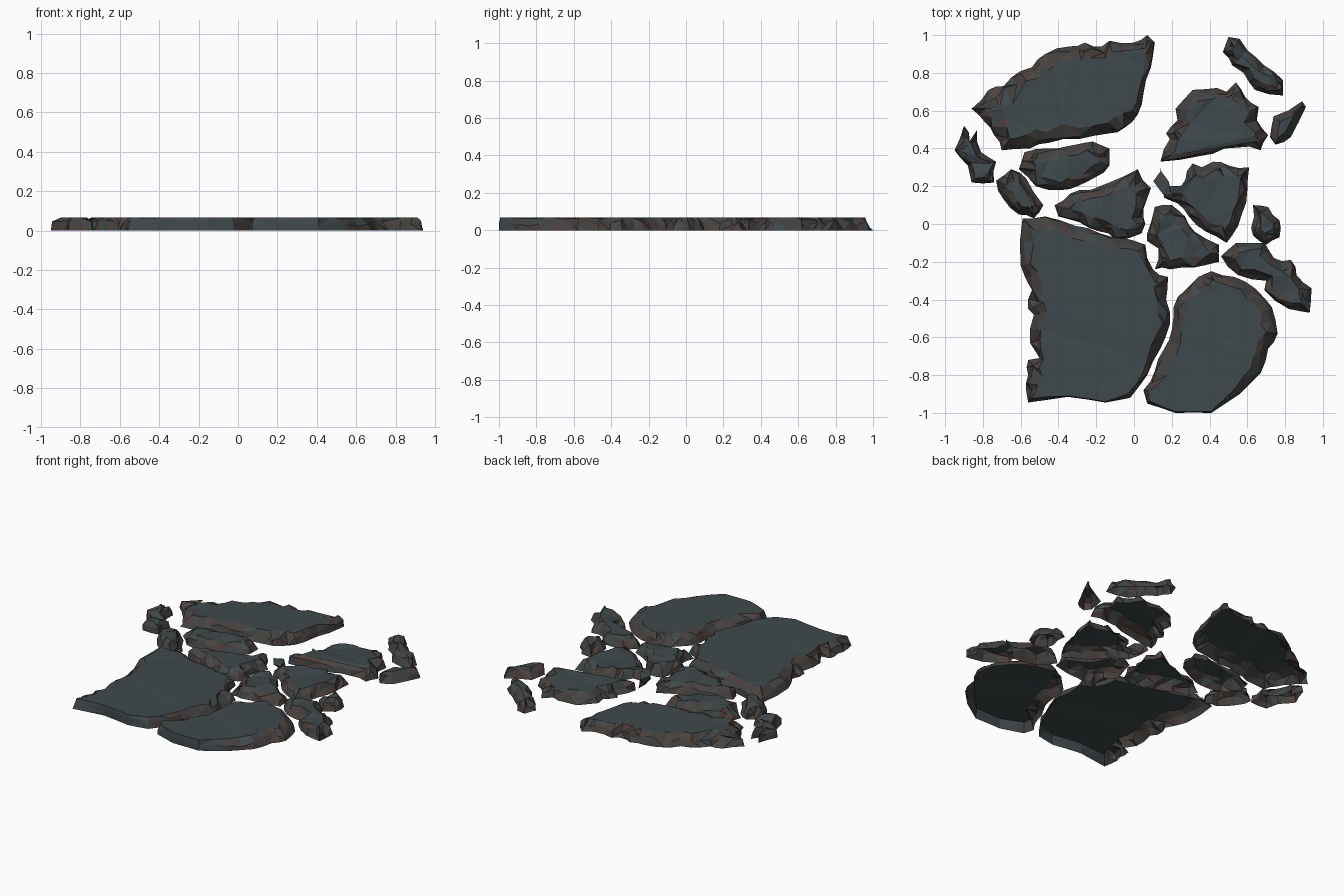
import bpy, bmesh, random
from mathutils import Vector

random.seed(4)
H = 0.067


def material(name, col):
    m = bpy.data.materials.new(name)
    m.diffuse_color = (*col, 1)
    return m


MATS = [material("slate", (0.05, 0.066, 0.072)),
        material("brown", (0.066, 0.056, 0.050)),
        material("grey", (0.052, 0.052, 0.050)),
        material("rust", (0.075, 0.048, 0.042))]


def stone(name, inset, outline, cap_jitter=0.004):
    """Chipped slab, open underneath: base outline, ragged middle ring, inset flat top.
    An outline point may carry a third number, its own inset."""
    pts = [(Vector(p[:2]), p[2] if len(p) > 2 else inset) for p in outline]
    n = len(pts)
    area = sum(pts[i][0].cross(pts[(i + 1) % n][0]) for i in range(n))
    if area < 0:
        pts.reverse()
    # split the longer edges with slightly displaced midpoints
    ring = []
    for i, (p, d) in enumerate(pts):
        q, e = pts[(i + 1) % n]
        ring.append((p, d))
        if (q - p).length > 0.075:
            out = Vector((q.y - p.y, p.x - q.x)).normalized()
            rough = 0.012 if min(d, e) > 0.025 else 0.002
            ring.append(((p + q) / 2 + out * random.uniform(-rough, rough), (d + e) / 2))
    n = len(ring)
    bm = bmesh.new()
    base, mid, top = [], [], []
    for i, (p, d) in enumerate(ring):
        a = (p - ring[i - 1][0]).normalized()
        b = (ring[(i + 1) % n][0] - p).normalized()
        t = (a + b).normalized()
        inward = Vector((-t.y, t.x))
        m = p + inward * d * random.uniform(0.05, 0.7)
        u = p + inward * d * random.uniform(0.75, 1.35)
        base.append(bm.verts.new((p.x, p.y, 0)))
        mid.append(bm.verts.new((m.x, m.y, H * random.uniform(0.3, 0.8))))
        top.append(bm.verts.new((u.x, u.y, H - random.choice((0, 0, 1)) * cap_jitter)))
    walls = []
    for lo, hi in ((base, mid), (mid, top)):
        for i in range(n):
            j = (i + 1) % n
            # cleanly cut walls keep the slate colour
            cut = ring[i][1] + ring[j][1] < 0.045
            # alternate the diagonal so the facets look broken
            k = random.random() < 0.5
            tris = (((lo[i], lo[j], hi[j]), (lo[i], hi[j], hi[i])) if k else
                    ((lo[i], lo[j], hi[i]), (lo[j], hi[j], hi[i])))
            for tri in tris:
                f = bm.faces.new(tri)
                f.material_index = 0 if cut else random.choice((0, 1, 1, 2, 2, 3))
    cap = bm.faces.new(top)
    bmesh.ops.triangulate(bm, faces=[cap], ngon_method='BEAUTY')
    me = bpy.data.meshes.new(name)
    bm.to_mesh(me)
    bm.free()
    for m in MATS:
        me.materials.append(m)
    bpy.context.collection.objects.link(bpy.data.objects.new(name, me))


# three large slabs
stone("back_left_slab", 0.06, [
    (-.86, .61, .12), (-.77, .71, .09), (-.69, .73, .08), (-.60, .81), (-.54, .83), (-.47, .90),
    (-.34, .94), (-.26, .96), (-.17, .94), (-.13, .97), (0, .96), (.07, 1, .05), (.11, .96, .03),
    (.09, .83, .03), (.05, .69, .03), (.02, .58, .04), (-.05, .51), (-.13, .48), (-.29, .45),
    (-.45, .43), (-.55, .40), (-.70, .39), (-.74, .47, .09), (-.79, .54, .09)])
stone("front_left_slab", 0.055, [
    (-.59, .03), (-.47, .04), (-.31, -.01), (-.18, -.05), (-.07, -.07), (.06, -.11),
    (.07, -.18), (.10, -.24), (.18, -.28), (.17, -.40), (.19, -.53, .04), (.14, -.66, .04),
    (.07, -.80, .03), (-.02, -.92, .02), (-.15, -.945, .005), (-.35, -.915, .005),
    (-.56, -.945, .02), (-.57, -.89), (-.56, -.80), (-.56, -.72, .06), (-.50, -.71, .02),
    (-.55, -.63, .07), (-.53, -.48, .07), (-.56, -.45, .08), (-.54, -.35, .06), (-.60, -.22)])
stone("front_right_slab", 0.055, [
    (.41, -.25), (.53, -.28), (.64, -.34), (.73, -.44), (.76, -.58, .07), (.71, -.66),
    (.67, -.79), (.56, -.90, .03), (.41, -1, .008), (.22, -1, .005), (.07, -.95, .015),
    (.05, -.88, .03), (.11, -.78), (.16, -.66), (.20, -.56), (.21, -.44), (.27, -.35), (.34, -.28)])

# medium stones
stone("back_right_stone", 0.052, [
    (.14, .33), (.19, .45), (.17, .48), (.23, .55), (.22, .61), (.31, .71), (.44, .72),
    (.49, .70), (.54, .75), (.59, .67), (.66, .62), (.65, .55), (.71, .47), (.67, .39),
    (.61, .41), (.48, .40), (.35, .36)], 0.008)
stone("middle_right_stone", 0.05, [
    (.14, .30), (.18, .20), (.25, .20), (.28, .28), (.31, .32), (.36, .30), (.42, .33), (.50, .31),
    (.61, .30), (.60, .18), (.57, .05), (.52, -.06), (.49, -.10), (.38, -.04), (.29, .04),
    (.23, .11), (.16, .14)], 0.008)
stone("centre_stone", 0.05, [
    (-.42, .10), (-.34, .16), (-.23, .18), (-.13, .22), (.02, .29), (.09, .19),
    (.05, .08), (.06, 0), (.04, -.05), (-.10, -.08), (-.18, -.04), (-.29, .01), (-.40, .04)], 0.008)
stone("middle_left_stone", 0.05, [
    (-.61, .29, .07), (-.58, .38, .07), (-.45, .40), (-.36, .41), (-.26, .43), (-.18, .42),
    (-.13, .40), (-.13, .31), (-.20, .25), (-.30, .20), (-.38, .18), (-.52, .20, .06)], 0.01)
stone("centre_small_stone", 0.045, [
    (.07, -.05), (.11, .09), (.20, .10), (.27, .04), (.32, -.04), (.45, -.11),
    (.45, -.20), (.32, -.23), (.19, -.24), (.11, -.24), (.13, -.13), (.07, -.09)], 0.012)

# small rubble round the edge
stone("right_strip", 0.042, [
    (.46, -.17), (.54, -.10), (.69, -.10), (.74, -.18), (.83, -.19), (.86, -.27),
    (.94, -.34), (.93, -.47), (.82, -.45), (.69, -.35), (.70, -.30), (.55, -.27)], 0.014)
stone("left_small_stone", 0.05, [
    (-.73, .23), (-.65, .29), (-.57, .24), (-.48, .10), (-.53, .03), (-.61, .05), (-.69, .13)], 0.014)
stone("far_left_rubble", 0.032, [
    (-.95, .39), (-.90, .52), (-.87, .44), (-.83, .50), (-.81, .38), (-.73, .33),
    (-.74, .22), (-.86, .22), (-.88, .31)], 0.018)
stone("right_pebble", 0.042, [
    (.62, -.02), (.63, .10), (.71, .09), (.77, .02), (.77, -.07), (.70, -.11), (.63, -.06)], 0.012)
stone("back_corner_rubble", 0.04, [
    (.47, .91), (.50, .99), (.56, .98), (.60, .92), (.69, .84), (.79, .76), (.79, .68),
    (.64, .71), (.58, .80), (.52, .84)], 0.018)
stone("back_right_pebble", 0.045, [
    (.72, .46), (.74, .57), (.89, .65), (.91, .62), (.83, .46), (.75, .42)], 0.02)
